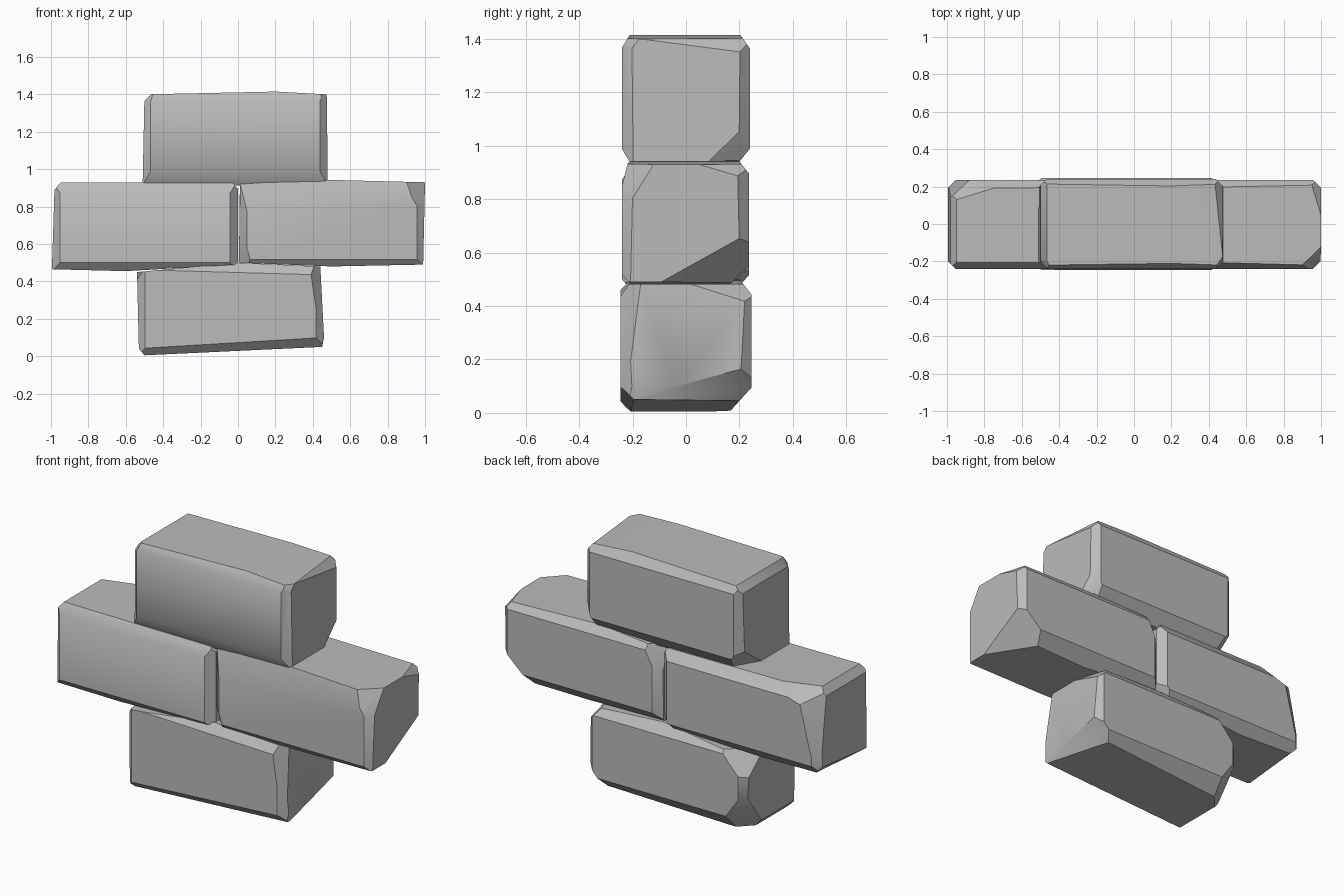
import bpy, bmesh
from mathutils import Vector

if "Cube" in bpy.data.objects:
    bpy.data.objects.remove(bpy.data.objects["Cube"], do_unlink=True)

stone = bpy.data.materials.new("grey stone")
stone.use_nodes = True
colour = (0.5, 0.5, 0.5, 1)
stone.diffuse_color = colour
stone.node_tree.nodes["Principled BSDF"].inputs["Base Color"].default_value = colour


def slice_off(bm, point, normal):
    """Cut away everything beyond a plane and cap the hole."""
    geom = bm.verts[:] + bm.edges[:] + bm.faces[:]
    cut = bmesh.ops.bisect_plane(bm, geom=geom, dist=1e-5, plane_co=point,
                                 plane_no=normal, clear_outer=True)
    edges = [e for e in cut["geom_cut"] if isinstance(e, bmesh.types.BMEdge)]
    bmesh.ops.contextual_create(bm, geom=edges)


def brick(name, outline, front, back, chips):
    """Extrude a front outline, then chip (direction, depth) pieces off it."""
    bm = bmesh.new()
    face = bm.faces.new([bm.verts.new((x, front, z)) for x, z in outline])
    ext = bmesh.ops.extrude_face_region(bm, geom=[face])
    verts = [v for v in ext["geom"] if isinstance(v, bmesh.types.BMVert)]
    bmesh.ops.translate(bm, verts=verts, vec=(0, back - front, 0))
    for direction, depth in chips:
        n = Vector(direction).normalized()
        tip = max(bm.verts, key=lambda v: v.co.dot(n)).co
        slice_off(bm, tip - n * depth, n)
    bmesh.ops.remove_doubles(bm, verts=bm.verts[:], dist=0.006)
    bmesh.ops.recalc_face_normals(bm, faces=bm.faces[:])
    mesh = bpy.data.meshes.new(name)
    bm.to_mesh(mesh)
    bm.free()
    mesh.materials.append(stone)
    obj = bpy.data.objects.new(name, mesh)
    bpy.context.collection.objects.link(obj)
    bpy.ops.object.select_all(action="DESELECT")
    obj.select_set(True)
    bpy.context.view_layer.objects.active = obj
    bpy.ops.object.shade_smooth_by_angle(angle=0.6)
    return obj


# Worn vertical corners shared by every brick
corners = [((sx, sy, 0), 0.03) for sx in (-1, 1) for sy in (-1, 1)]

# Top brick
brick("top_brick",
      [(-.51, .915), (.48, .91), (.475, 1.4), (.2, 1.415), (-.5, 1.4)], -.24, .24,
      corners + [
          ((0, -1, .6), .025), ((0, 1, .7), .03),
          ((0, -1, -.6), .04), ((0, 1, -.8), .05),
          ((-1, 0, 1), .025), ((1, .1, .8), .03),
          ((1, .5, -.5), .05), ((-1, .6, -.8), .06),
          ((-1, -.6, .7), .015), ((1, -.7, .6), .015)])

# Middle bricks
brick("middle_right_brick",
      [(.005, .5), (.5, .48), (.99, .49), (1, .93), (.4, .945), (.01, .92)], -.24, .235,
      corners + [
          ((-.02, -1, .25), .035), ((0, 1, .8), .03),
          ((0, -1, -.9), .025), ((0, 1, -1), .05),
          ((1, .6, -1.1), .1), ((-1, -.9, -.3), .02),
          ((1, -1, .6), .05), ((1, .3, 1), .03), ((-1, .7, .5), .05)])

brick("middle_left_brick",
      [(-.995, .465), (-.6, .455), (0, .49), (0, .925), (-.98, .93)], -.24, .235,
      corners + [
          ((0, -1, .6), .03), ((0, 1, .7), .035),
          ((0, -1, -.9), .03), ((0, 1, -.9), .04),
          ((-1, 0, .8), .025), ((-1, .1, -1), .03),
          ((-.8, 1, .2), .05), ((-.3, 1, 1), .035),
          ((1, 0, .9), .02), ((1, .5, -1), .04)])

# Bottom brick
brick("bottom_brick",
      [(-.53, .04), (-.5, .005), (.45, .05), (.46, .1), (.44, .48), (0, .5), (-.54, .45)],
      -.245, .245,
      corners + [
          ((.02, -1, .7), .03), ((0, 1, .8), .035),
          ((.06, -1, -1), .035), ((0, 1, -.9), .06),
          ((1, -.75, .15), .03), ((1, .25, -.9), .07),
          ((1, .3, 1), .04), ((-1, .9, -.7), .07),
          ((-1, .8, .9), .07), ((-1, -.2, .6), .02)])
